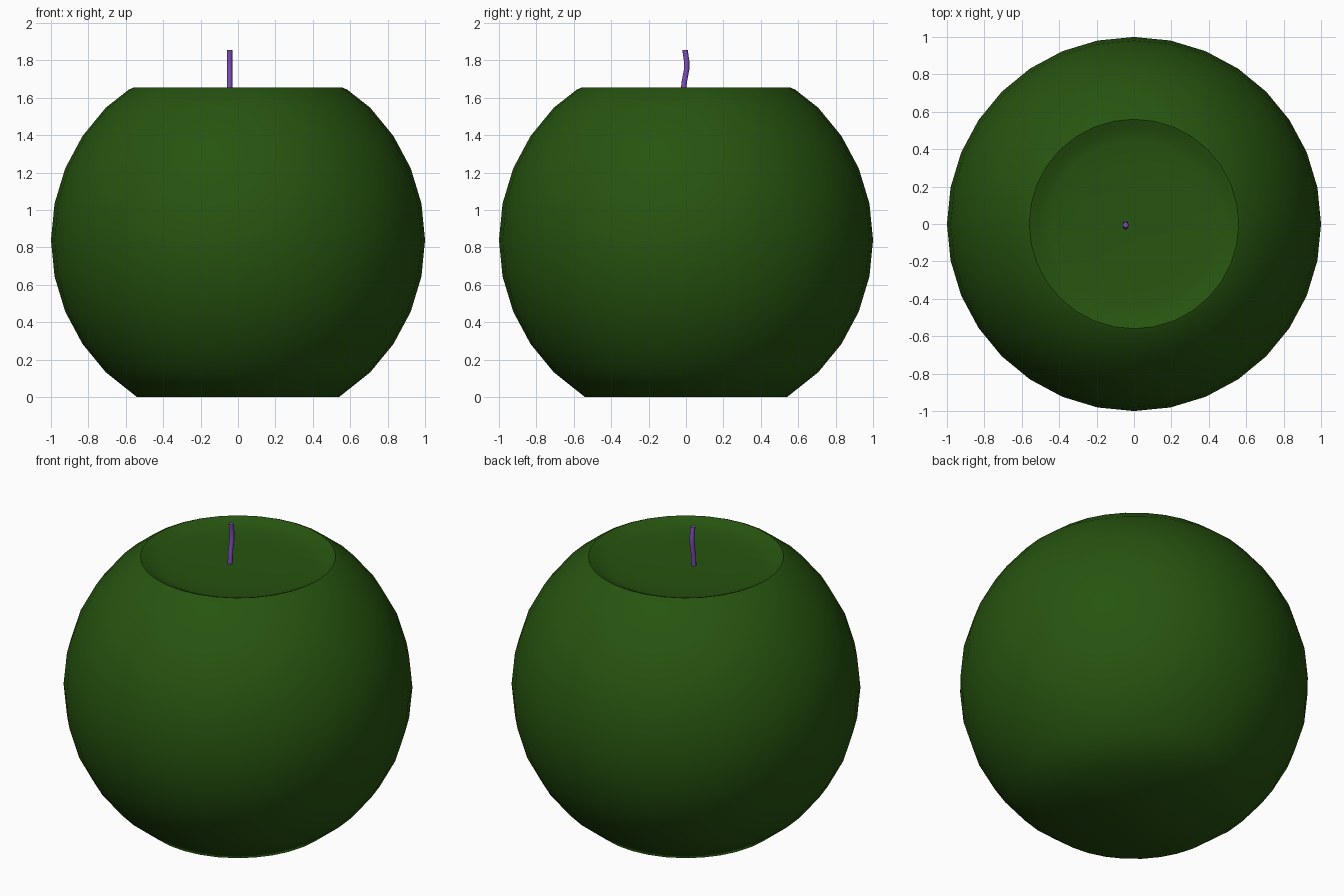
import bpy, bmesh, math

if "Cube" in bpy.data.objects:
    bpy.data.objects.remove(bpy.data.objects["Cube"], do_unlink=True)


def material(name, rgb):
    mat = bpy.data.materials.new(name)
    mat.use_nodes = True
    mat.diffuse_color = (*rgb, 1)
    mat.node_tree.nodes["Principled BSDF"].inputs["Base Color"].default_value = (*rgb, 1)
    return mat


def skin(name, rings, sides, mat, angle):
    """Join a stack of horizontal rings (x, y, z, radius) and close both ends."""
    bm = bmesh.new()
    loops = []
    for x, y, z, r in rings:
        turns = [math.tau * i / sides for i in range(sides)]
        loops.append([bm.verts.new((x + r * math.cos(t), y + r * math.sin(t), z)) for t in turns])
    for low, high in zip(loops, loops[1:]):
        for i in range(sides):
            j = (i + 1) % sides
            bm.faces.new((low[i], low[j], high[j], high[i]))
    bm.faces.new(loops[0][::-1])
    bm.faces.new(loops[-1])
    mesh = bpy.data.meshes.new(name)
    bm.to_mesh(mesh)
    bm.free()
    mesh.materials.append(mat)
    obj = bpy.data.objects.new(name, mesh)
    bpy.context.collection.objects.link(obj)
    bpy.ops.object.select_all(action="DESELECT")
    obj.select_set(True)
    bpy.context.view_layer.objects.active = obj
    bpy.ops.object.shade_smooth_by_angle(angle=math.radians(angle))
    return obj


green = material("dark green", (0.02, 0.088, 0.005))
purple = material("purple", (0.22, 0.075, 0.52))

# Round body: flat base, sphere rings, then a rounded rim and shallow dish
SIDES = 32
CENTRE = 0.84
step = math.tau / SIDES
body = [(0.54, 0)]
body += [(math.cos(k * step), CENTRE + math.sin(k * step)) for k in range(-4, 5)]
body += [(0.585, 1.643), (0.56, 1.655), (0.535, 1.645), (0.5, 1.628),
         (0.45, 1.618), (0.3, 1.611), (0.02, 1.608)]
skin("body", [(0, 0, z, r) for r, z in body], SIDES, green, 45)

# Thin bent stem standing in the dish
path = [(-0.015, 1.6), (-0.01, 1.68), (0.003, 1.75), (0.003, 1.8), (-0.005, 1.855)]
skin("stem", [(-0.045, y, z, 0.0145) for y, z in path], 8, purple, 50)
